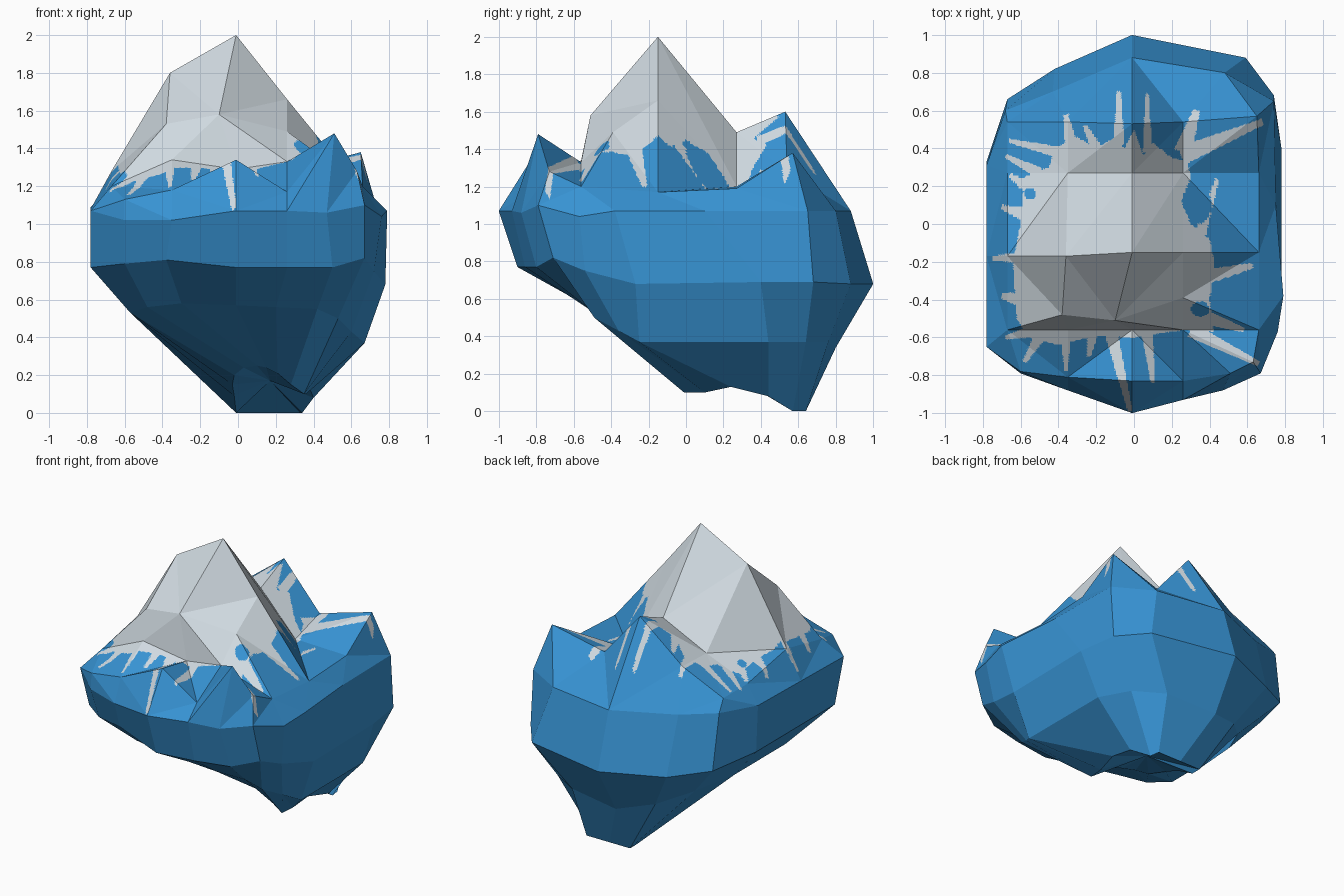
import bpy, bmesh


def material(name, colour):
    m = bpy.data.materials.new(name)
    m.diffuse_color = (*colour, 1)
    return m


BLUE = material("blue rock", (0.038, 0.29, 0.65))
SNOW = material("pale snow", (0.63, 0.70, 0.75))

# Cross-section loops, running anticlockwise from the front left corner
RIM = [(-.67, -.56, 1.2), (-.6, -.78, 1.13), (-.35, -.81, 1.18), (-.01, -.83, 1.34),
       (.26, -.83, 1.17), (.51, -.79, 1.48), (.63, -.73, 1.28), (.66, -.56, 1.2),
       (.66, -.15, 1.17), (.66, .27, 1.19), (.65, .57, 1.38), (.26, .54, 1.28),
       (-.01, .53, 1.6), (-.35, .54, 1.34), (-.67, .54, 1.2), (-.67, .27, 1.2),
       (-.67, -.17, 1.28)]
SHOULDER = [(-.78, -.65, 1.07), (-.6, -.79, 1.02), (-.35, -.88, 1.02), (-.01, -1, 1.07),
            (.26, -.93, 1.07), (.47, -.88, 1.06), (.67, -.79, 1.1), (.76, -.57, 1.04),
            (.79, -.38, 1.07), (.75, .1, 1.07), (.74, .65, 1.07), (.48, .8, 1.07),
            (-.01, .88, 1.07), (-.43, .7, 1.08), (-.68, .6, 1.12), (-.78, .31, 1.09),
            (-.78, -.17, 1.08)]
WAIST = [(-.78, -.55, .77), (-.6, -.7, .79), (-.38, -.78, .81), (-.01, -.9, .77),
         (.26, -.86, .77), (.5, -.8, .77), (.67, -.71, .82), (.72, -.54, .75),
         (.78, -.27, .68), (.78, .4, .69), (.74, .68, .69), (.59, .88, .68),
         (-.01, 1, .68), (-.42, .82, .68), (-.67, .66, .73), (-.78, .33, .77),
         (-.78, -.2, .77)]
BELLY = [(-.57, -.3, .53), (-.48, -.45, .56), (-.3, -.52, .58), (-.01, -.54, .57),
         (.2, -.54, .56), (.42, -.52, .55), (.53, -.49, .5), (.6, -.36, .43),
         (.67, -.25, .37), (.67, .44, .37), (.56, .64, .37), (.36, .76, .37),
         (-.01, .8, .34), (-.25, .7, .4), (-.43, .52, .47), (-.57, .27, .53),
         (-.57, -.1, .53)]
FOOT = [(-.02, .12, .2), (.03, .05, .24), (.1, 0, .25), (.15, -.01, .24), (.21, -.01, .21),
        (.28, -.01, .15), (.35, -.01, .1), (.36, .1, .1), (.38, .24, .13), (.4, .44, .08),
        (.34, .57, 0), (.33, .64, 0), (.15, .64, 0), (-.01, .64, 0), (-.01, .57, 0),
        (-.02, .42, .09), (-.03, .28, .15)]

# Summit corners inside the rim, and the faces that join them (numbers are rim points)
SUMMIT = {"P": (-.01, -.15, 2), "A": (-.36, -.17, 1.8), "B": (.26, -.15, 1.66),
          "C": (-.1, -.51, 1.58), "D": (.26, -.39, 1.49), "E": (-.38, -.48, 1.53),
          "F": (-.35, -.56, 1.34), "G": (-.01, -.56, 1.29), "H": (.26, -.56, 1.33),
          "I": (-.35, .27, 1.33), "J": (-.01, .27, 1.49), "K": (.26, .27, 1.2)}
FACES = ("A P J I,P B K J,I 15 16 A,I 13 14 15,I J 12 13,J K 11 12,K 9 10 11,K B 8 9,"
         "H 7 D,D 7 8 B,H 5 6 7,G H 4 3,H 5 4,G 3 2 F,0 1 2 F,16 E A,16 0 E,0 F E,"
         "A E C P,C D B P,C E F G,C G H D")

# Snow outline seen from above, drips (start, end, half width) and bare patches
OUTLINE = [(-.62, -.5), (-.56, -.6), (-.4, -.64), (-.2, -.59), (0, -.6), (.26, -.56),
           (.42, -.57), (.4, -.4), (.42, -.28), (.42, -.18), (.4, -.08), (.3, 0),
           (.25, .12), (.3, .25), (.28, .33), (.2, .35), (.1, .43), (.05, .36),
           (0, .5), (-.05, .4), (-.1, .46), (-.2, .4), (-.3, .46), (-.42, .4),
           (-.45, .3), (-.58, .25), (-.6, 0), (-.64, -.2)]
DRIPS = [(.35, -.05, .44, .24, .03), (.38, -.28, .63, -.22, .04), (.3, -.56, .66, -.74, .04),
         (.25, .36, .68, .54, .05), (.26, .38, .33, .6, .05), (-.08, .42, -.08, .7, .03),
         (.07, .38, .07, .69, .025), (-.33, .4, -.36, .58, .035), (-.2, .4, -.26, .52, .03),
         (-.4, .38, -.66, .44, .03), (-.5, .27, -.68, .36, .03), (-.57, .2, -.66, .26, .03),
         (-.58, .05, -.7, .09, .035), (-.6, -.18, -.75, -.18, .03), (-.6, -.4, -.7, -.38, .04),
         (-.55, -.57, -.68, -.6, .03), (-.5, -.6, -.58, -.73, .03), (-.36, -.6, -.36, -.78, .025),
         (-.12, -.58, -.02, -.99, .035), (.07, -.58, .1, -.84, .03), (-.22, -.58, -.24, -.7, .03),
         (.4, -.5, .58, -.56, .035)]
PATCHES = [(.35, -.45, .05, .04), (.34, .1, .07, .1), (-.55, .16, .03, .03)]


def inside_outline(x, y):
    inside = False
    for (ax, ay), (bx, by) in zip(OUTLINE, OUTLINE[1:] + OUTLINE[:1]):
        if (ay > y) != (by > y) and x < ax + (y - ay) * (bx - ax) / (by - ay):
            inside = not inside
    return inside


def in_drip(x, y, drip):
    ax, ay, bx, by, w = drip
    dx, dy = bx - ax, by - ay
    t = ((x - ax) * dx + (y - ay) * dy) / (dx * dx + dy * dy)
    if not 0 <= t <= 1:
        return False
    return (x - ax - t * dx) ** 2 + (y - ay - t * dy) ** 2 < (w * (1 - .65 * t)) ** 2


def is_snow(x, y):
    if any(((x - a) / p) ** 2 + ((y - b) / q) ** 2 < 1 for a, b, p, q in PATCHES):
        return False
    return inside_outline(x, y) or any(in_drip(x, y, d) for d in DRIPS)


def band(bm, low, high):
    n = len(low)
    return [bm.faces.new((low[i], low[(i + 1) % n], high[(i + 1) % n], high[i]))
            for i in range(n)]


def loop(bm, points):
    return [bm.verts.new(p) for p in points]


def finish(bm, name, mats):
    me = bpy.data.meshes.new(name)
    bm.to_mesh(me)
    bm.free()
    for m in mats:
        me.materials.append(m)
    bpy.context.collection.objects.link(bpy.data.objects.new(name, me))


# Lower rock: loops stitched from foot to shoulder, closed underneath
bm = bmesh.new()
rings = [loop(bm, r) for r in (FOOT, BELLY, WAIST, SHOULDER)]
for low, high in zip(rings, rings[1:]):
    band(bm, low, high)
hub = bm.verts.new((.17, .33, .17))
for a, b in zip(rings[0], rings[0][1:] + rings[0][:1]):
    bm.faces.new((b, a, hub))
finish(bm, "lower_rock", [BLUE])

# Snowy summit: faceted peaks plus the slope down to the shoulder
bm = bmesh.new()
rim = loop(bm, RIM)
corner = {k: bm.verts.new(p) for k, p in SUMMIT.items()}
corner.update({str(i): v for i, v in enumerate(rim)})
for text in FACES.split(","):
    verts = [corner[k] for k in text.split()]
    # Split each quad from its first to its third corner
    for tri in [verts[:3]] + ([[verts[0], *verts[2:]]] if len(verts) == 4 else []):
        f = bm.faces.new(tri)
        f.normal_update()
        if f.normal.z < 0:
            f.normal_flip()
slope = band(bm, loop(bm, SHOULDER), rim)
# The gap beside the front right peak folds towards that peak
bmesh.ops.triangulate(bm, faces=[slope[4]], quad_method='FIXED')
bmesh.ops.triangulate(bm, faces=bm.faces[:])
# Fine flat cuts let the snow edge follow its outline
bmesh.ops.subdivide_edges(bm, edges=bm.edges[:], cuts=31, use_grid_fill=True)
for f in bm.faces:
    c = f.calc_center_median()
    f.material_index = 1 if is_snow(c.x, c.y) else 0
finish(bm, "snowy_summit", [BLUE, SNOW])
